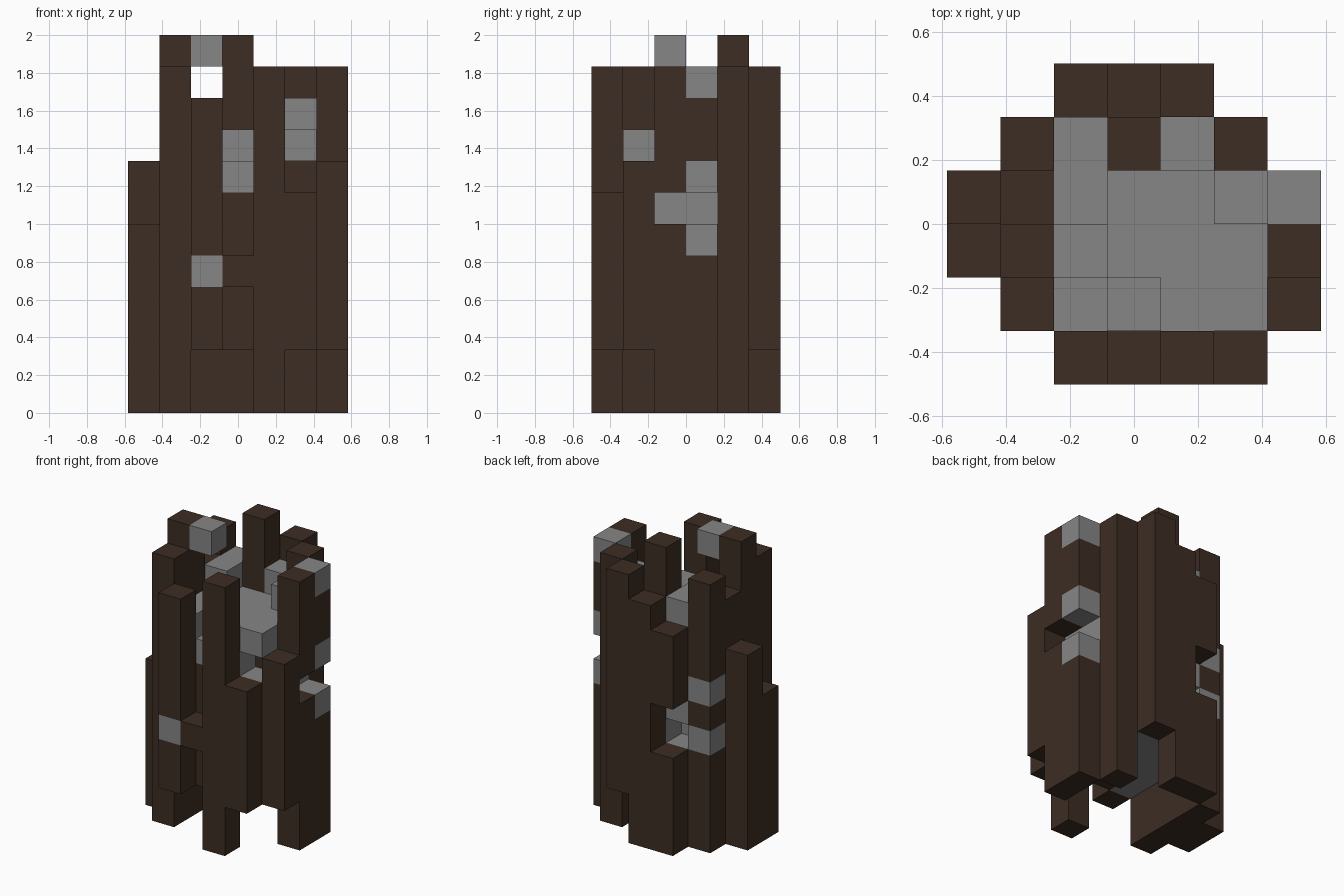
import bpy, bmesh
from mathutils import Vector

cube = bpy.data.objects.get("Cube")
if cube:
    bpy.data.objects.remove(cube, do_unlink=True)

UNIT = 1 / 6                              # edge of one block
ORIGIN = Vector((-3.5, -3, 0)) * UNIT     # corner of the block grid
blocks = {}                               # (column, row, level) -> part name


def make_material(name, color):
    mat = bpy.data.materials.new(name)
    mat.use_nodes = True
    mat.diffuse_color = color
    mat.node_tree.nodes["Principled BSDF"].inputs["Base Color"].default_value = color
    return mat


def column(part, x, y, bottom, top):
    """Stack blocks from the bottom level up to the top level."""
    for z in range(bottom, top):
        blocks[x, y, z] = part


def carve(x, y, bottom, top):
    """Remove blocks to leave a notch."""
    for z in range(bottom, top):
        blocks.pop((x, y, z), None)


bark_brown = make_material("bark brown", (0.045, 0.026, 0.017, 1))
stone_grey = make_material("stone grey", (0.238, 0.238, 0.238, 1))

# Solid grey core
for x in range(2, 6):
    for y in range(1, 5):
        column("core", x, y, 2, 9)
for x, y in ((2, 3), (2, 4), (4, 4), (5, 3)):
    column("core", x, y, 9, 10)
carve(3, 1, 8, 9)
carve(5, 1, 7, 8)
carve(2, 4, 4, 5)

# Front bark
column("bark", 2, 0, 2, 10)
column("bark", 3, 0, 4, 5)
column("bark", 3, 1, 2, 7)
column("bark", 4, 0, 0, 11)
column("bark", 5, 0, 2, 7)
column("bark", 5, 2, 7, 8)

# Bark on the +x side
column("bark", 6, 1, 2, 8)
for y in (2, 3):
    column("bark", 6, y, 0, 11)
    carve(6, y, 6, 7)
column("bark", 5, 4, 0, 11)

# Back bark
column("bark", 4, 5, 2, 11)
column("bark", 3, 5, 0, 10)
column("bark", 2, 5, 0, 9)
carve(2, 5, 4, 6)
column("bark", 3, 4, 9, 12)

# Bark on the -x side, with two low buttresses
for y, top in enumerate((11, 12, 10, 11), start=1):
    column("bark", 1, y, 0, top)
column("bark", 0, 2, 0, 6)
column("bark", 0, 3, 0, 8)

# Grey patches in the bark and the block jutting out at the top
for z in (5, 7, 10):
    column("patches", 6, 3, z, z + 1)
for z in (4, 6):
    column("patches", 1, 4, z, z + 1)
column("patches", 2, 0, 4, 5)
column("patches", 2, 2, 11, 12)


def build(part, material):
    """Skin the exposed sides of one part's blocks."""
    bm = bmesh.new()
    for cell, owner in blocks.items():
        if owner != part:
            continue
        centre = Vector(cell) + Vector((0.5, 0.5, 0.5))
        for axis in range(3):
            for sign in (-1, 1):
                normal = Vector((0, 0, 0))
                normal[axis] = sign
                neighbour = tuple(int(c + n) for c, n in zip(cell, normal))
                if neighbour in blocks:
                    continue
                u = Vector((0, 0, 0))
                u[(axis + 1) % 3] = 0.5
                v = normal.cross(u)
                mid = centre + normal / 2
                corners = (mid - u - v, mid + u - v, mid + u + v, mid - u + v)
                bm.faces.new([bm.verts.new(ORIGIN + c * UNIT) for c in corners])
    bmesh.ops.remove_doubles(bm, verts=bm.verts, dist=UNIT / 100)
    mesh = bpy.data.meshes.new(part)
    bm.to_mesh(mesh)
    bm.free()
    mesh.materials.append(material)
    bpy.context.collection.objects.link(bpy.data.objects.new(part, mesh))


build("bark", bark_brown)
build("core", stone_grey)
build("patches", stone_grey)
